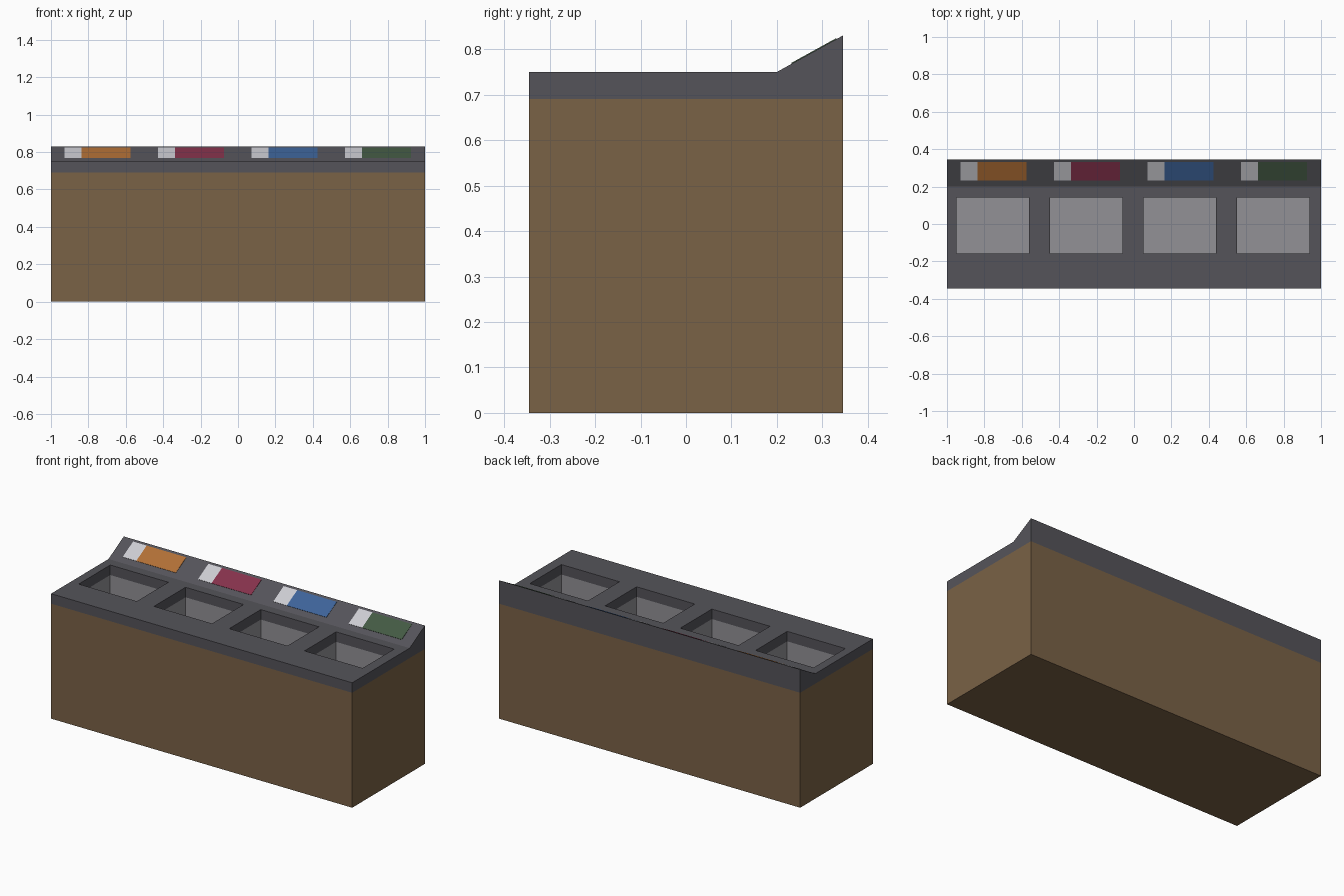
import bpy
import bmesh
import math
from mathutils import Matrix, Vector

if "Cube" in bpy.data.objects:
    bpy.data.objects.remove(bpy.data.objects["Cube"])

HALF_Y = 0.345
BASE_Z, TOP_Z, BACK_Z = 0.69, 0.75, 0.83   # cabinet top, counter top, raised rear edge
SLOPE_Y = 0.20                             # where the sloped rear panel starts
BIN_FLOOR = 0.42
STATIONS = [-0.755, -0.255, 0.245, 0.745]  # bin centres


def material(name, srgb):
    mat = bpy.data.materials.new(name)
    lin = [((c / 255 + 0.055) / 1.055) ** 2.4 for c in srgb]
    mat.diffuse_color = (*lin, 1.0)
    mat.use_nodes = True
    mat.node_tree.nodes["Principled BSDF"].inputs["Base Color"].default_value = mat.diffuse_color
    return mat


WOOD = material("brown wood", (122, 98, 70))
DARK = material("dark grey counter", (85, 84, 90))
GREY = material("grey bin", (146, 145, 150))
WHITE = material("pale label", (205, 205, 211))
COLOURS = [material("orange", (178, 112, 54)), material("crimson", (133, 50, 76)),
           material("blue", (62, 100, 154)), material("green", (68, 90, 68))]


def finish(name, bm, mat):
    mesh = bpy.data.meshes.new(name)
    bm.to_mesh(mesh)
    bm.free()
    mesh.materials.append(mat)
    obj = bpy.data.objects.new(name, mesh)
    bpy.context.collection.objects.link(obj)
    return obj


def box(name, lo, hi, mat, open_top=False, inward=False, transform=None):
    lo, hi = Vector(lo), Vector(hi)
    bm = bmesh.new()
    m = Matrix.Translation((lo + hi) / 2) @ Matrix.Diagonal((*(hi - lo), 1))
    bmesh.ops.create_cube(bm, size=1, matrix=m)
    bm.normal_update()
    if open_top:
        top = [f for f in bm.faces if f.normal.z > 0.9]
        bmesh.ops.delete(bm, geom=top, context='FACES_ONLY')
    if inward:
        bmesh.ops.reverse_faces(bm, faces=bm.faces[:])
    if transform:
        bm.transform(transform)
    return finish(name, bm, mat)


# Cabinet body, closed by the counter above it
box("cabinet", (-1, -HALF_Y, 0), (1, HALF_Y, BASE_Z), WOOD, open_top=True)

# Counter: side profile swept along x
profile = [(-HALF_Y, BASE_Z), (HALF_Y, BASE_Z), (HALF_Y, BACK_Z),
           (SLOPE_Y, TOP_Z), (-HALF_Y, TOP_Z)]
bm = bmesh.new()
end = bm.faces.new([bm.verts.new((-1, y, z)) for y, z in profile])
swept = bmesh.ops.extrude_face_region(bm, geom=[end], use_keep_orig=True)
moved = [v for v in swept["geom"] if isinstance(v, bmesh.types.BMVert)]
bmesh.ops.translate(bm, verts=moved, vec=(2, 0, 0))
bmesh.ops.recalc_face_normals(bm, faces=bm.faces[:])
counter = finish("counter", bm, DARK)

# Openings through the counter with a bin hanging below each
HW, Y0, Y1 = 0.193, -0.157, 0.142
cutters = []
for i, x in enumerate(STATIONS):
    cut = box(f"opening_cutter_{i + 1}", (x - HW, Y0, BASE_Z - 0.1),
              (x + HW, Y1, TOP_Z + 0.1), DARK)
    cut.hide_render = True
    cutters.append(cut)
    mod = counter.modifiers.new("opening", 'BOOLEAN')
    mod.operation, mod.solver, mod.object = 'DIFFERENCE', 'EXACT', cut
    box(f"bin_{i + 1}", (x - HW, Y0, BIN_FLOOR), (x + HW, Y1, BASE_Z), GREY,
        open_top=True, inward=True)

bpy.context.view_layer.objects.active = counter
for mod in list(counter.modifiers):
    bpy.ops.object.modifier_apply(modifier=mod.name)
for cut in cutters:
    bpy.data.objects.remove(cut)

# Label plates lying on the sloped rear panel
angle = math.atan2(BACK_Z - TOP_Z, HALF_Y - SLOPE_Y)
slope = Matrix.Translation((0, SLOPE_Y, TOP_Z)) @ Matrix.Rotation(angle, 4, 'X')
V0, V1 = 0.037, 0.150
for i, (x, colour) in enumerate(zip(STATIONS, COLOURS)):
    left, split, right = x - 0.173, x - 0.083, x + 0.18
    box(f"pale_label_{i + 1}", (left, V0, -0.002), (split, V1, 0.002), WHITE,
        transform=slope)
    box(f"colour_label_{i + 1}", (split, V0, -0.002), (right, V1, 0.002), colour,
        transform=slope)
